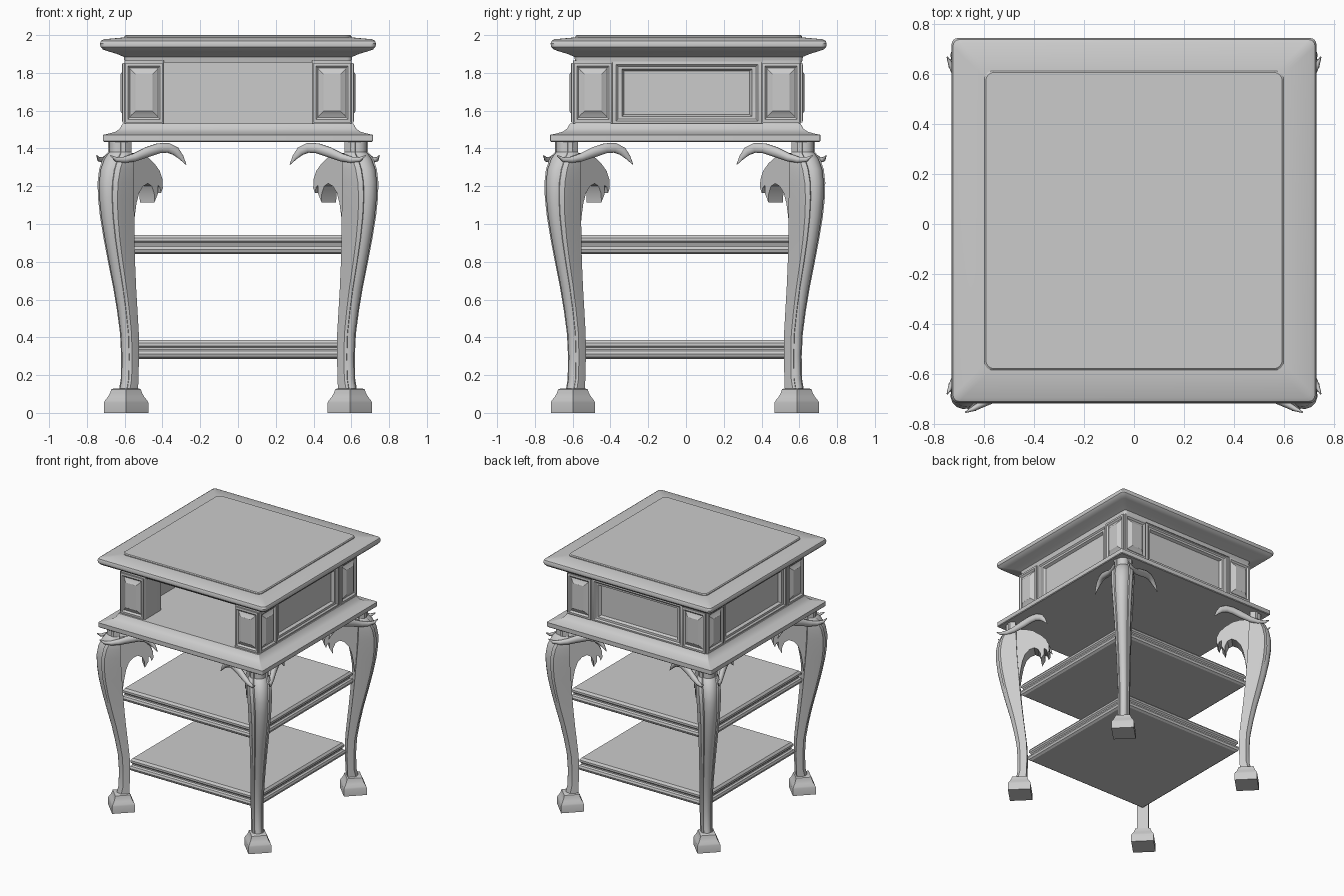
import bpy, math
import bmesh
from mathutils import Vector, Matrix

if "Cube" in bpy.data.objects:
    bpy.data.objects.remove(bpy.data.objects["Cube"])

R2 = math.sqrt(2)


def loft(name, rings, matrix=None, loc=(0, 0, 0), mirror=False, angle=32):
    """Skin a list of equal rings, cap both ends, optionally mirror in x and y."""
    bm = bmesh.new()
    vs = [[bm.verts.new(p) for p in ring] for ring in rings]
    n = len(rings[0])
    for a, b in zip(vs, vs[1:]):
        for k in range(n):
            bm.faces.new((a[k], a[(k + 1) % n], b[(k + 1) % n], b[k]))
    bm.faces.new(vs[0])
    bm.faces.new(vs[-1])
    if matrix:
        bm.transform(matrix)
    bmesh.ops.recalc_face_normals(bm, faces=bm.faces)
    me = bpy.data.meshes.new(name)
    bm.to_mesh(me)
    bm.free()
    me.shade_smooth()
    me.set_sharp_from_angle(angle=math.radians(angle))
    ob = bpy.data.objects.new(name, me)
    bpy.context.collection.objects.link(ob)
    ob.location = loc
    if mirror:
        m = ob.modifiers.new("mirror", 'MIRROR')
        m.use_axis = (True, True, False)
        m.use_mirror_merge = False
    return ob


def rect(hx, hy, z, r=0.0, seg=4):
    """Rectangle ring, with rounded corners when r > 0."""
    if r <= 0:
        return [Vector((sx * hx, sy * hy, z)) for sx, sy in ((1, 1), (-1, 1), (-1, -1), (1, -1))]
    pts = []
    for q, (sx, sy) in enumerate(((1, 1), (-1, 1), (-1, -1), (1, -1))):
        for k in range(seg + 1):
            a = math.pi / 2 * (q + k / seg)
            pts.append(Vector((sx * (hx - r) + r * math.cos(a), sy * (hy - r) + r * math.sin(a), z)))
    return pts


def square_stack(name, profile, r=0.0, y=0.0):
    return loft(name, [rect(h, h, z, r) for h, z in profile], loc=(0, y, 0))


# table top with moulded edge and low raised field
square_stack("table_top", [(.60, 1.855), (.605, 1.885), (.64, 1.90), (.69, 1.915), (.715, 1.924),
                           (.728, 1.938), (.731, 1.955), (.725, 1.97), (.71, 1.978), (.60, 1.988)], .025, .014)
square_stack("top_field", [(.60, 1.98), (.60, 1.994), (.594, 2.0)], .035, .014)

# moulded base under the case
square_stack("case_base", [(.71, 1.435), (.715, 1.44), (.715, 1.472), (.69, 1.477), (.65, 1.488),
                           (.625, 1.505), (.61, 1.533)], .008, -.004)

# two shelves with rounded nosing
for name, h, z in (("upper_shelf", .595, .84), ("lower_shelf", .555, .285)):
    square_stack(name, [(h - .022, z), (h - .006, z + .01), (h, z + .026), (h - .006, z + .042),
                        (h - .018, z + .05), (h - .018, z + .06), (h - .008, z + .07),
                        (h - .008, z + .085), (h - .02, z + .102)], y=-.006)

# corner posts with raised pads, open at the front
BODY_Y, BODY_Z = .005, 1.695
for sx in (-1, 1):
    for sy in (-1, 1):
        loft("corner_post", [rect(.105, .105, z, .012, 3) for z in (1.525, 1.865)],
             loc=(sx * .497, sy * .497 + BODY_Y, 0))

PAD = [(.098, .158, -.01), (.098, .158, .012), (.085, .142, .014), (.075, .13, .003),
       (.066, .118, .008), (.045, .098, .022)]
FRAME = [(.395, .168, -.07), (.395, .168, .0), (.375, .15, .004), (.365, .14, -.006),
         (.345, .125, -.008), (.332, .115, -.028)]
for i in range(4):
    side = Matrix.Translation((0, BODY_Y, BODY_Z)) @ Matrix.Rotation(i * math.pi / 2, 4, 'Z')
    face = side @ Matrix.Translation((0, -.60, 0)) @ Matrix.Rotation(math.pi / 2, 4, 'X')
    for s in (-1, 1):
        loft("post_pad", [rect(*p) for p in PAD], face @ Matrix.Translation((s * .498, 0, 0)), angle=20)
    if i:
        loft("case_panel", [rect(*p) for p in FRAME], face, angle=20)

# ---- legs: built on the +x +y diagonal, mirrored to four corners ----
LEG_Y = -.006
diag = Matrix.Rotation(math.pi / 4, 4, 'Z')

# stations: z, outer extent, inner extent (seen from the front), width
STATIONS = [(.10, .635, .53, .085), (.18, .622, .527, .085), (.30, .620, .524, .085),
            (.42, .626, .525, .09), (.54, .642, .532, .096), (.66, .662, .539, .104),
            (.80, .69, .545, .115), (.92, .713, .548, .126), (1.04, .733, .549, .14),
            (1.14, .744, .55, .152), (1.22, .746, .55, .16), (1.29, .738, .55, .165),
            (1.345, .718, .552, .16), (1.37, .70, .56, .15), (1.38, .69, .565, .135), (1.44, .69, .565, .135)]


def leg_ring(z, xo, xi, w):
    e = .3 * w
    s = R2 * xo - math.hypot(e, w / 2)
    i = R2 * xi + w / 2
    half = [(i, w / 2), (s - .1 * w, w / 2), (s + .08 * w, .48 * w), (s + .2 * w, .36 * w),
            (s + .17 * w, .30 * w), (s + .27 * w, .22 * w), (s + .34 * w, .08 * w)]
    return [Vector((u, v, z)) for u, v in half] + [Vector((u, -v, z)) for u, v in reversed(half)]


loft("cabriole_leg", [leg_ring(*s) for s in STATIONS], diag, (0, LEG_Y, 0), True)

# square feet turned to the diagonal
FOOT = [(.083, 0), (.083, .055), (.079, .066), (.068, .085), (.06, .105), (.055, .125), (.045, .13)]
loft("foot", [rect(h, h, z) for h, z in FOOT], Matrix.Translation((.5925, .5925, 0)) @ diag,
     (0, LEG_Y, 0), True)

# scrolled bracket behind each knee
HOOK = [(.88, 1.37), (.80, 1.375), (.74, 1.36), (.68, 1.32), (.64, 1.28), (.62, 1.235), (.618, 1.19),
        (.63, 1.165), (.64, 1.195), (.655, 1.205), (.655, 1.16), (.68, 1.115), (.682, 1.16), (.70, 1.20),
        (.73, 1.215), (.765, 1.20), (.795, 1.165), (.815, 1.11), (.828, 1.04), (.84, .95), (.88, .95)]
loft("knee_bracket", [[Vector((u, v, z)) for u, z in HOOK] for v in (-.055, .055)], diag,
     (0, LEG_Y, 0), True)

# curling leaves at each leg top: x, y, z, half height, half thickness
LEAF = [(.675, .748, 1.362, .003, .003), (.645, .735, 1.342, .012, .01), (.60, .71, 1.34, .017, .016),
        (.55, .685, 1.352, .022, .02), (.48, .655, 1.381, .028, .022), (.42, .635, 1.401, .028, .022),
        (.37, .62, 1.403, .027, .02), (.33, .61, 1.385, .024, .016), (.30, .605, 1.352, .014, .01),
        (.275, .60, 1.315, .002, .002)]
pts = [Vector(p[:3]) for p in LEAF]
rings = []
for k, p in enumerate(LEAF):
    t = (pts[min(k + 1, len(pts) - 1)] - pts[max(k - 1, 0)]).normalized()
    out = t.cross(Vector((0, 0, 1))).normalized()
    up = out.cross(t)
    rings.append([pts[k] + up * p[3] * math.sin(a) + out * p[4] * math.cos(a)
                  for a in (j * math.pi / 5 for j in range(10))])
swap = Matrix(((0, 1, 0, 0), (1, 0, 0, 0), (0, 0, 1, 0), (0, 0, 0, 1)))
loft("front_leaf", rings, None, (0, LEG_Y, 0), True, 60)
loft("side_leaf", rings, swap, (0, LEG_Y, 0), True, 60)
